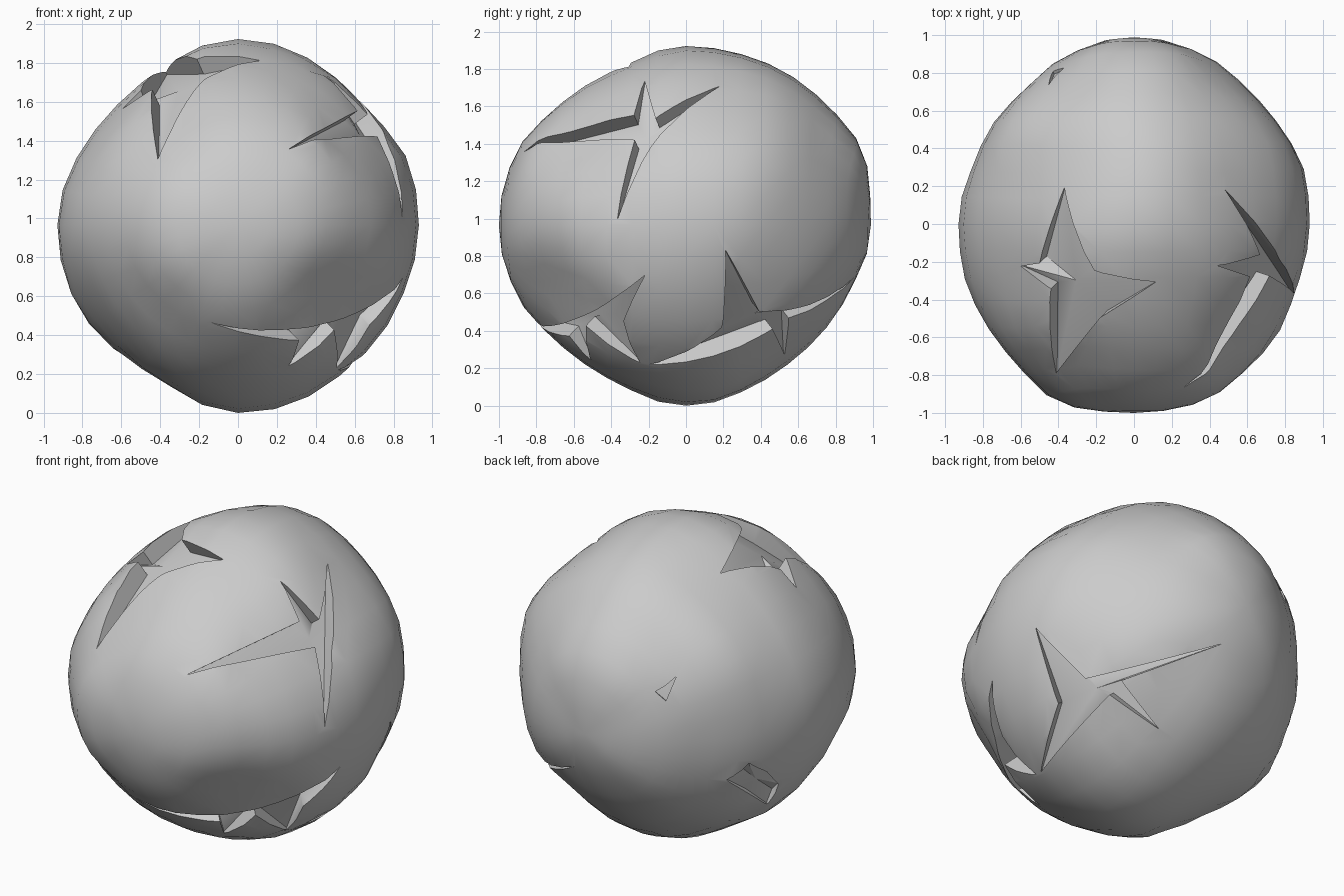
import bpy, bmesh, math
from mathutils import Vector, Matrix

if "Cube" in bpy.data.objects:
    bpy.data.objects.remove(bpy.data.objects["Cube"], do_unlink=True)

CENTRE = Vector((0, 0, 0.98))

grey = bpy.data.materials.new("rock grey")
grey.use_nodes = True
grey.diffuse_color = (0.6, 0.6, 0.6, 1)
grey.node_tree.nodes["Principled BSDF"].inputs["Base Color"].default_value = (0.6, 0.6, 0.6, 1)

# Girth rings of the rock: turn, tilt and evenly spaced radii in hundredths
RINGS = [
    (0, 0, "93 94 88 95 96 92 88 90 93 93 90 91 97 97 93 92"),
    (90, 0, "99 103 100 98 96 91 94 99 100 98 94 93 97 95 93 94"),
    (0, 90, "93 96 94 97 99 96 89 90 93 95 100 103 100 101 98 92"),
    (35, 25, "91 94 95 98 89 87 87 90 95 94 92 90 93 92 93 90"),
    (220, 25, "92 95 91 91 90 95 92 97 93 95 90 91 91 86 87 89"),
    (140, -28, "94 95 95 97 94 86 89 89 96 89 92 92 93 90 95 92"),
]


def ring_points(turn, tilt, radii):
    """Direction and radius of each sample around one ring."""
    a, e = math.radians(turn), math.radians(tilt)
    across = Vector((math.cos(a), math.sin(a), 0))
    up = Vector((-math.sin(a) * math.sin(e), math.cos(a) * math.sin(e), math.cos(e)))
    radii = [int(r) / 100 for r in radii.split()]
    for i, r in enumerate(radii):
        t = math.tau * i / len(radii)
        yield across * math.cos(t) + up * math.sin(t), r


SAMPLES = [p for ring in RINGS for p in ring_points(*ring)]


def surface(direction, depth=1.0):
    """Point on the lumpy ball in a direction, scaled by depth."""
    d = Vector(direction).normalized()
    weights = [math.exp(40 * (d.dot(s) - 1)) for s, r in SAMPLES]
    r = sum(w * s[1] for w, s in zip(weights, SAMPLES)) / sum(weights)
    return d * r * depth


def link(name, bm):
    mesh = bpy.data.meshes.new(name)
    bm.to_mesh(mesh)
    bm.free()
    mesh.materials.append(grey)
    obj = bpy.data.objects.new(name, mesh)
    bpy.context.collection.objects.link(obj)
    return obj


# Lumpy ball with its poles at the front and back
bm = bmesh.new()
bmesh.ops.create_uvsphere(bm, u_segments=32, v_segments=20, radius=1)
bmesh.ops.rotate(bm, verts=bm.verts, matrix=Matrix.Rotation(math.pi / 2, 3, "X"))
for v in bm.verts:
    v.co = surface(v.co)
rock = link("rock", bm)


def star_cutter(name, depth, outline):
    """Star prism; even points are tips at the surface, odd ones sunk corners."""
    floor = [surface(p, depth if i % 2 else 0.985) for i, p in enumerate(outline)]
    mid = sum(floor[1::2], Vector()).normalized()
    lift = mid * 0.6
    bm = bmesh.new()
    low = [bm.verts.new(p) for p in floor]
    high = [bm.verts.new(p + lift) for p in floor]
    base = bm.verts.new(surface(mid, depth))
    top = bm.verts.new(surface(mid, depth) + lift)
    n = len(low)
    for i in range(n):
        j = (i + 1) % n
        bm.faces.new((base, low[j], low[i]))
        bm.faces.new((top, high[i], high[j]))
        bm.faces.new((low[i], low[j], high[j], high[i]))
    bmesh.ops.recalc_face_normals(bm, faces=bm.faces)
    return link(name, bm)


# Star-shaped craters: floor depth, then tips and corners in turn
CRATERS = {
    "upper_right_crater": (.89, [
        (-.39, .21, .83), (-.54, -.2, .71), (-.65, -.24, .64), (-.46, -.35, .7),
        (-.4, -.77, .32), (-.16, -.52, .75), (.12, -.3, .83), (-.2, -.24, .88)]),
    "upper_left_crater": (.9, [
        (.48, .19, .75), (.68, -.16, .59), (.44, -.22, .77), (.62, -.29, .61),
        (.24, -.84, .37), (.8, -.31, .5), (.85, -.37, .02), (.84, -.2, .44)]),
    "lower_front_crater": (.9, [
        (-.15, -.8, -.5), (.3, -.66, -.62), (.27, -.53, -.76), (.5, -.55, -.55),
        (.5, -.24, -.73), (.72, -.33, -.53), (.87, -.22, -.27), (.66, -.5, -.47)]),
    "lower_left_crater": (.9, [
        (.9, .21, -.13), (.72, .41, -.48), (.11, .9, -.25), (.55, .57, -.5),
        (.26, .54, -.71), (.56, .47, -.56), (.5, -.2, -.73), (.72, .17, -.55)]),
    "lower_back_crater": (.95, [
        (-.71, .6, -.28), (-.78, .54, -.22), (-.8, .5, -.18), (-.84, .37, -.27),
        (-.84, .26, -.39), (-.82, .25, -.47), (-.77, .27, -.54), (-.75, .44, -.41)]),
    "small_chip": (.98, [
        (-.37, .83, .3), (-.42, .8, .34), (-.46, .75, .39), (-.43, .81, .25)]),
}

bpy.context.view_layer.objects.active = rock
for name, spec in CRATERS.items():
    cutter = star_cutter(name, *spec)
    cutter.hide_render = True
    cut = rock.modifiers.new(name, "BOOLEAN")
    cut.operation = "DIFFERENCE"
    cut.solver = "EXACT"
    cut.object = cutter
    bpy.ops.object.modifier_apply(modifier=name)
    bpy.data.objects.remove(cutter, do_unlink=True)

# Settle on the ground and smooth everything but the crater rims
rock.data.transform(Matrix.Translation(CENTRE))
lowest = min(v.co.z for v in rock.data.vertices)
rock.data.transform(Matrix.Translation((0, 0, -lowest)))
bpy.ops.object.select_all(action="DESELECT")
rock.select_set(True)
bpy.ops.object.shade_smooth_by_angle(angle=math.radians(32))
